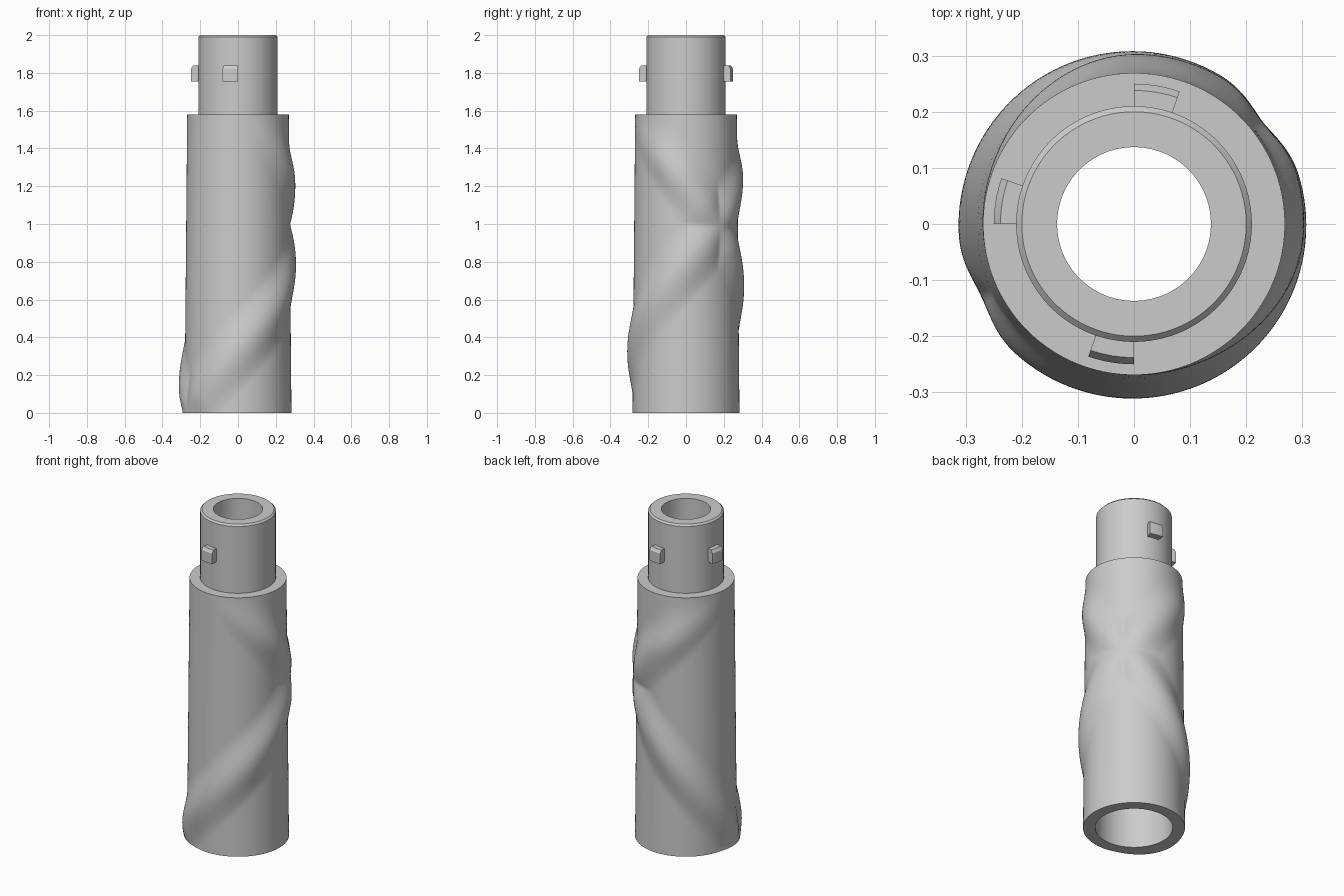
import bpy
import bmesh
from math import cos, sin, pi, radians, degrees

cube = bpy.data.objects.get("Cube")
if cube:
    bpy.data.objects.remove(cube, do_unlink=True)

GREY = (0.6, 0.6, 0.6, 1.0)
grey = bpy.data.materials.new("plain_grey")
grey.use_nodes = True
grey.diffuse_color = GREY
grey.node_tree.nodes["Principled BSDF"].inputs["Base Color"].default_value = GREY


def sweep(name, profile, start, end, steps, bump=None):
    """Turn a closed (radius, height) profile about z, whole turn or capped sector."""
    full = end - start >= 360
    bm = bmesh.new()
    rings = []
    for i in range(steps if full else steps + 1):
        deg = start + (end - start) * i / steps
        a = radians(deg)
        ring = []
        for r, z, raised in profile:
            if raised and bump:
                r += bump(deg, z)
            ring.append(bm.verts.new((r * cos(a), r * sin(a), z)))
        rings.append(ring)
    n = len(profile)
    pairs = list(zip(rings, rings[1:]))
    if full:
        pairs.append((rings[-1], rings[0]))
    for p, q in pairs:
        for j in range(n):
            k = (j + 1) % n
            bm.faces.new((p[j], q[j], q[k], p[k]))
    if not full:
        bm.faces.new(rings[0])
        bm.faces.new(list(reversed(rings[-1])))
    bmesh.ops.recalc_face_normals(bm, faces=bm.faces)
    mesh = bpy.data.meshes.new(name)
    bm.to_mesh(mesh)
    bm.free()
    obj = bpy.data.objects.new(name, mesh)
    bpy.context.collection.objects.link(obj)
    mesh.materials.append(grey)
    bpy.ops.object.select_all(action='DESELECT')
    obj.select_set(True)
    bpy.context.view_layer.objects.active = obj
    bpy.ops.object.shade_smooth_by_angle(angle=radians(30))
    return obj


# Two crossing spiral ridges, fading out towards the shoulder
GRIP_TOP = 1.58
HALF_WIDTH = 0.24


def ridge(deg, z, z_at_zero, rise):
    best = 0.0
    for turn in (-360, 0, 360):
        a = deg + turn
        if -220 < a < 290:
            d = abs(z - (z_at_zero + rise * a / 90))
            if d < HALF_WIDTH:
                best = max(best, 0.5 + 0.5 * cos(pi * d / HALF_WIDTH))
    return best


def ridges(deg, z):
    up = ridge(deg, z, 0.79, 0.46)
    down = ridge(deg, z, 1.21, -0.53)
    fade = min(1.0, max(0.0, (GRIP_TOP - z) / 0.35))
    fade = fade * fade * (3 - 2 * fade)
    return 0.031 * fade * (max(up, down) - 0.4 * min(up, down))


# Handle: tapered grip, shoulder, chamfered neck and stepped bore
ROWS = 120
profile = [(0.283 - 0.014 * i / ROWS, GRIP_TOP * i / ROWS, True) for i in range(ROWS + 1)]
profile += [(r, z, False) for r, z in (
    (0.21, GRIP_TOP), (0.21, 1.99), (0.2, 2.0),
    (0.137, 2.0), (0.137, 1.5), (0.215, 1.5), (0.215, 0.0))]
sweep("handle", profile, 0, 360, 180, ridges)

# Three locking pins around the neck, with a chamfered upper outer edge
pin = [(r, z, False) for r, z in (
    (0.2, 1.755), (0.25, 1.755), (0.25, 1.82), (0.238, 1.838), (0.2, 1.838))]
for side, angle in (("back", 90), ("right", 180), ("front", 270)):
    sweep(side + "_locking_pin", pin, angle - 19, angle, 6)
